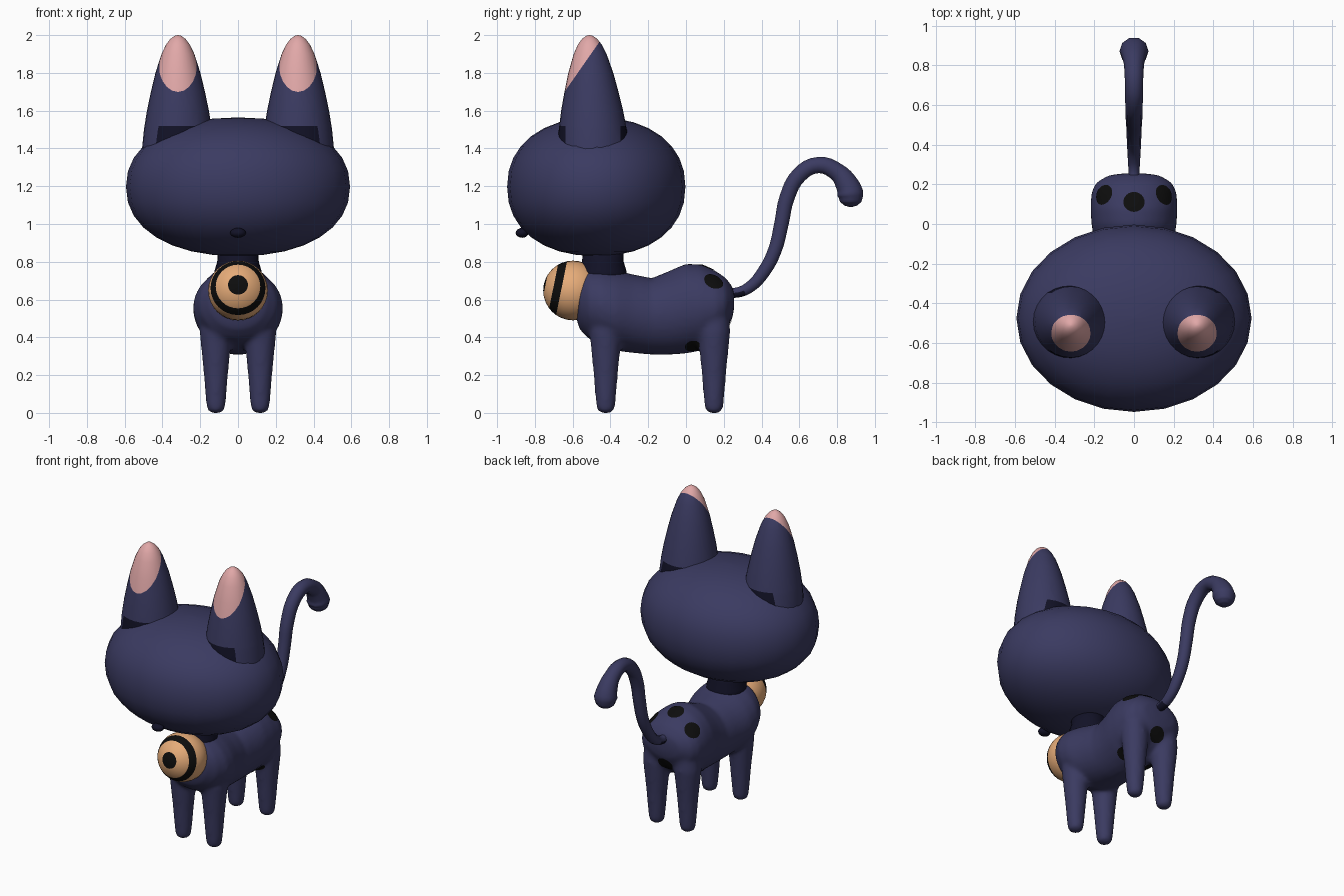
import bpy, bmesh, math
from mathutils import Vector, Matrix
from mathutils.bvhtree import BVHTree

if "Cube" in bpy.data.objects:
    bpy.data.objects.remove(bpy.data.objects["Cube"])


def material(name, rgb):
    m = bpy.data.materials.new(name)
    m.diffuse_color = (*rgb, 1)
    m.use_nodes = True
    m.node_tree.nodes["Principled BSDF"].inputs["Base Color"].default_value = m.diffuse_color
    return m


NAVY = material("navy fur", (0.043, 0.043, 0.12))
DARK = material("dark navy", (0.006, 0.006, 0.02))
BLACK = material("black", (0.004, 0.004, 0.004))
PINK = material("pink", (0.75, 0.39, 0.39))
GOLD = material("warm gold", (0.79, 0.41, 0.19))


def finish(name, bm, mats):
    """Turn a bmesh into a smooth-shaded object."""
    bmesh.ops.recalc_face_normals(bm, faces=bm.faces)
    for f in bm.faces:
        f.smooth = True
    me = bpy.data.meshes.new(name)
    bm.to_mesh(me)
    bm.free()
    for m in mats:
        me.materials.append(m)
    ob = bpy.data.objects.new(name, me)
    bpy.context.collection.objects.link(ob)
    return ob


def loft(bm, rings):
    """Skin a list of equal point rings and cap both ends."""
    vs = [[bm.verts.new(p) for p in r] for r in rings]
    n = len(vs[0])
    for a, b in zip(vs, vs[1:]):
        for i in range(n):
            j = (i + 1) % n
            bm.faces.new((a[i], a[j], b[j], b[i]))
    bm.faces.new(vs[0])
    bm.faces.new(vs[-1])


def lathe(bm, profile, segs, mtx):
    """Revolve (radius, height) pairs about the local z axis."""
    loft(bm, [[mtx @ Vector((r * math.cos(t), r * math.sin(t), z))
               for t in (2 * math.pi * i / segs for i in range(segs))]
              for r, z in profile])


def cut(bm, co, no):
    bmesh.ops.bisect_plane(bm, geom=bm.verts[:] + bm.edges[:] + bm.faces[:],
                           plane_co=co, plane_no=no, dist=1e-5)


# Head: slightly squared ellipsoid
bm = bmesh.new()
P = 2.2
prof = []
for i in range(17):
    a = -math.pi / 2 + math.pi * i / 16
    r = max(math.cos(a), 0.004) ** (2 / P)
    prof.append((r if 0 < i < 16 else 0.01,
                 math.copysign(abs(math.sin(a)) ** (2 / P), a)))
lathe(bm, prof, 24, Matrix.Translation((0, -0.475, 1.197))
      @ Matrix.Diagonal((0.593, 0.472, 0.367, 1)))
finish("head", bm, [NAVY])

# Ears: rounded cones with slanted pink tips and dark base patches
EAR = [(0.195, 1.30), (0.19, 1.40), (0.18, 1.50), (0.164, 1.60), (0.143, 1.70),
       (0.119, 1.80), (0.087, 1.90), (0.063, 1.95), (0.04, 1.98), (0.018, 1.996),
       (0.003, 2.0)]
SLANT = Vector((0, -1.43, 1)).normalized()
TIP = Vector((0, -0.65, 1.69))
for side, label in ((-1, "left"), (1, "right")):
    bm = bmesh.new()
    lathe(bm, EAR, 28, Matrix.Translation((side * 0.318, -0.49, 0)))
    for v in bm.verts:
        v.co.y -= (v.co.z - 1.4) * 0.035
    cut(bm, TIP, SLANT)
    for z in (1.42, 1.52):
        cut(bm, (0, 0, z), (0, 0, 1))
    for y in (-0.638, -0.347):
        cut(bm, (0, y, 0), (0, 1, 0))
    for f in bm.faces:
        c = f.calc_center_median()
        if (c - TIP).dot(SLANT) > 0:
            f.material_index = 1
        elif 1.42 < c.z < 1.52 and not -0.638 < c.y < -0.347:
            f.material_index = 2
    finish("ear_" + label, bm, [NAVY, PINK, DARK])

# Nose: small dark button
bm = bmesh.new()
bmesh.ops.create_uvsphere(bm, u_segments=12, v_segments=8, radius=1,
                          matrix=Matrix.Translation((0, -0.868, 0.953))
                          @ Matrix.Diagonal((0.042, 0.034, 0.026, 1)))
finish("nose", bm, [DARK])

# Collar: short neck band between head and body
bm = bmesh.new()
lathe(bm, [(0.13, 0.68), (0.125, 0.75), (0.11, 0.80), (0.105, 0.90)], 24,
      Matrix.Translation((0, -0.44, 0)))
finish("collar", bm, [DARK])

# Bell: tilted ball with a black band and a black centre dot
R = 0.158
levels = sorted([R * math.sin(math.pi * (i / 16 - 0.5)) for i in range(1, 16)]
                + [0.062, 0.105, 0.149, -R * 0.9999, R * 0.9999])
axis = Vector((0, -0.98, 0.2)).normalized()
centre = Vector((0, -0.598, 0.648))
bm = bmesh.new()
lathe(bm, [(math.sqrt(R * R - t * t), t) for t in levels], 32,
      Matrix.Translation(centre) @ axis.to_track_quat('Z', 'Y').to_matrix().to_4x4())
for f in bm.faces:
    t = (f.calc_center_median() - centre).dot(axis)
    f.material_index = int(0.062 < t < 0.105 or t > 0.149)
finish("bell", bm, [GOLD, BLACK])

# Body: oval sections (y, centre z, half width, half height) plus four legs
SECTIONS = [(-0.585, 0.60, 0.07, 0.08), (-0.565, 0.59, 0.15, 0.145),
            (-0.52, 0.58, 0.205, 0.185), (-0.45, 0.565, 0.237, 0.203),
            (-0.37, 0.542, 0.237, 0.213), (-0.28, 0.525, 0.212, 0.208),
            (-0.18, 0.511, 0.193, 0.203), (-0.10, 0.527, 0.198, 0.22),
            (0, 0.552, 0.215, 0.238), (0.08, 0.558, 0.22, 0.228),
            (0.16, 0.565, 0.215, 0.185), (0.21, 0.575, 0.19, 0.14),
            (0.245, 0.585, 0.13, 0.085), (0.255, 0.59, 0.06, 0.04)]
LEG = [(0.025, 0), (0.043, 0.01), (0.051, 0.04), (0.058, 0.12), (0.066, 0.22),
       (0.077, 0.33), (0.087, 0.43), (0.08, 0.52), (0.04, 0.58)]
bm = bmesh.new()
loft(bm, [[(w * math.cos(t), y, z + h * math.sin(t))
           for t in (2 * math.pi * i / 32 for i in range(32))]
          for y, z, w, h in SECTIONS])
for x in (-0.117, 0.117):
    for y in (-0.425, 0.148):
        lathe(bm, LEG, 20, Matrix.Translation((x, y, 0)))
source = finish("body_source", bm, [NAVY])
mod = source.modifiers.new("blend", 'REMESH')
mod.mode, mod.voxel_size, mod.use_smooth_shade = 'VOXEL', 0.013, True
mod = source.modifiers.new("soften", 'SMOOTH')
mod.factor, mod.iterations = 0.5, 10
bpy.context.view_layer.update()
dg = bpy.context.evaluated_depsgraph_get()
mesh = bpy.data.meshes.new_from_object(source.evaluated_get(dg))
bpy.data.objects.remove(source)
mesh.name = "body"
mesh.materials.clear()
mesh.materials.append(NAVY)
bpy.context.collection.objects.link(bpy.data.objects.new("body", mesh))

# Spots: thin round patches laid on the body surface
tree = BVHTree.FromPolygons([v.co.copy() for v in mesh.vertices],
                            [tuple(p.vertices) for p in mesh.polygons])
SPOTS = [(0, 0.115, 0.78), (-0.145, 0.145, 0.69), (0.145, 0.145, 0.69),
         (-0.11, 0.045, 0.35), (0.11, 0.045, 0.35), (0, 0.225, 0.45)]
for k, p in enumerate(SPOTS):
    loc, nor, _, _ = tree.find_nearest(Vector(p))
    rot = nor.to_track_quat('Z', 'Y').to_matrix().to_4x4()
    bm = bmesh.new()
    lathe(bm, [(r * 0.01, 0) for r in (0.5, 1.5, 2.5, 3.5, 4.5, 5.4)], 24,
          Matrix.Translation(loc) @ rot)
    bm.faces.ensure_lookup_table()
    bm.faces.remove(bm.faces[-1])
    for v in bm.verts:
        q, n, _, _ = tree.find_nearest(v.co)
        v.co = q + n * 0.004
    ob = finish("spot_%d" % (k + 1), bm, [BLACK])
    if sum((pl.normal.dot(nor) for pl in ob.data.polygons)) < 0:
        ob.data.flip_normals()

# Tail: tapered S-curve ending in a rounded bulb (y, z, radius)
TAIL = [(0.20, 0.64, 0.028), (0.27, 0.637, 0.028), (0.34, 0.668, 0.032),
        (0.41, 0.745, 0.036), (0.47, 0.86, 0.038), (0.505, 1.0, 0.04),
        (0.535, 1.14, 0.042), (0.60, 1.26, 0.044), (0.70, 1.312, 0.045),
        (0.80, 1.275, 0.05), (0.852, 1.21, 0.064), (0.87, 1.16, 0.073),
        (0.872, 1.118, 0.06), (0.872, 1.098, 0.036), (0.872, 1.09, 0.008)]
cu = bpy.data.curves.new("tail_path", 'CURVE')
cu.dimensions = '3D'
cu.bevel_depth, cu.bevel_resolution = 1.0, 3
cu.resolution_u, cu.use_fill_caps = 4, True
sp = cu.splines.new('BEZIER')
sp.bezier_points.add(len(TAIL) - 1)
for b, (y, z, r) in zip(sp.bezier_points, TAIL):
    b.co, b.radius = (0, y, z), r
    b.handle_left_type = b.handle_right_type = 'AUTO'
path = bpy.data.objects.new("tail_path", cu)
bpy.context.collection.objects.link(path)
bpy.context.view_layer.update()
dg = bpy.context.evaluated_depsgraph_get()
me = bpy.data.meshes.new_from_object(path.evaluated_get(dg))
bpy.data.objects.remove(path)
bm = bmesh.new()
bm.from_mesh(me)
bmesh.ops.recalc_face_normals(bm, faces=bm.faces)
for f in bm.faces:
    f.material_index = int(f.calc_center_median().y < 0.31 and f.normal.z < -0.1)
finish("tail", bm, [NAVY, DARK])
